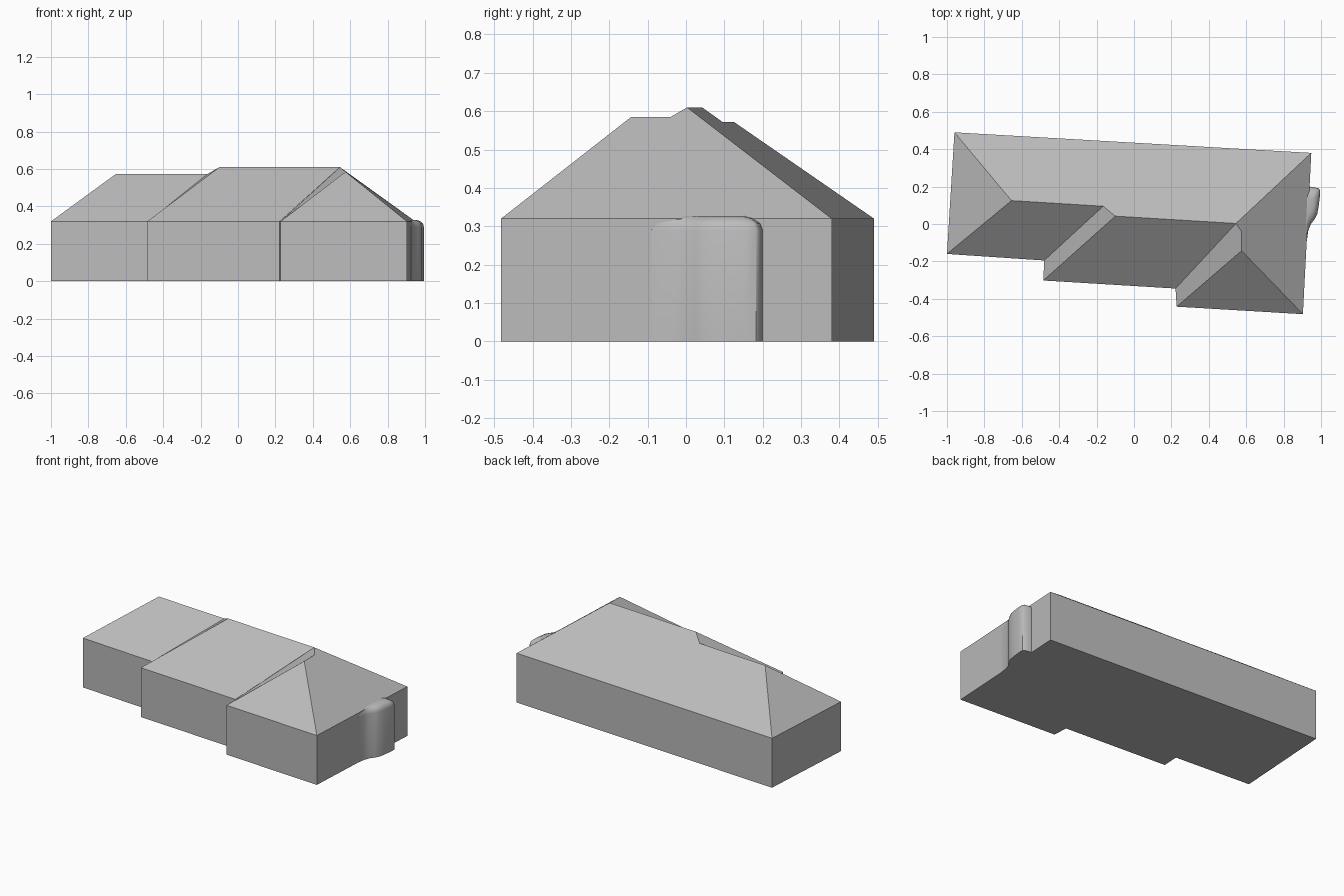
import bpy, bmesh
from mathutils import Vector

cube = bpy.data.objects.get("Cube")
if cube:
    bpy.data.objects.remove(cube, do_unlink=True)

EAVE = 0.32

grey = bpy.data.materials.new("plain grey")
grey.use_nodes = True
colour = (0.5, 0.5, 0.5, 1)
grey.diffuse_color = colour
grey.node_tree.nodes["Principled BSDF"].inputs["Base Color"].default_value = colour


def finish(name, bm):
    """Turn a bmesh into a named grey object."""
    bmesh.ops.recalc_face_normals(bm, faces=bm.faces[:])
    mesh = bpy.data.meshes.new(name)
    bm.to_mesh(mesh)
    bm.free()
    mesh.materials.append(grey)
    obj = bpy.data.objects.new(name, mesh)
    bpy.context.collection.objects.link(obj)
    return obj


def band(bm, lower, upper):
    """Join two equal rings of vertices with quads."""
    n = len(lower)
    for i in range(n):
        j = (i + 1) % n
        bm.faces.new((lower[i], lower[j], upper[j], upper[i]))


# House: stepped footprint, straight walls and a hipped roof
corners = {
    "back_right": (-0.96, 0.49), "west": (-1.0, -0.16),
    "step1_in": (-0.48, -0.195), "step1_out": (-0.485, -0.302),
    "step2_in": (0.222, -0.345), "step2_out": (0.228, -0.442),
    "front_left": (0.903, -0.482), "back_left": (0.948, 0.38),
}
ridges = {
    "low_a": (-0.655, 0.125, 0.572), "low_b": (-0.165, 0.095, 0.572),
    "high_a": (-0.1, 0.042, 0.61), "high_b": (0.545, 0.003, 0.61),
    "wing_a": (0.575, -0.04, 0.585), "wing_b": (0.575, -0.143, 0.585),
}
roof_panels = [
    "back_left back_right low_a low_b high_a high_b",       # back slope
    "back_right west low_a",                                # end hip
    "west step1_in low_b low_a",                            # low front slope
    "step1_in step1_out high_a low_b",                      # first step slope
    "step1_out step2_in high_b high_a",                     # high front slope
    "step2_in step2_out wing_b wing_a high_b",              # second step slope
    "step2_out front_left wing_b",                          # wing front slope
    "front_left back_left high_b wing_a wing_b",            # left hip
]
bm = bmesh.new()
base = [bm.verts.new((x, y, 0)) for x, y in corners.values()]
points = {k: bm.verts.new((x, y, EAVE)) for k, (x, y) in corners.items()}
band(bm, base, list(points.values()))
bm.faces.new(base)
for key, co in ridges.items():
    points[key] = bm.verts.new(co)
for panel in roof_panels:
    bm.faces.new([points[key] for key in panel.split()])
finish("house_shell", bm)

# Rounded bay on the left end wall, with a softened top edge
outline = [(0.90, -0.10), (0.924, -0.09), (0.931, -0.04), (0.943, -0.005),
           (0.965, 0.025), (0.98, 0.055), (0.988, 0.10), (0.994, 0.15),
           (0.994, 0.182), (0.985, 0.192), (0.938, 0.2), (0.90, 0.2)]
centre = Vector((0.92, 0.1))
bm = bmesh.new()
rings = []
for z, shrink in ((0, 0), (0.29, 0), (0.308, 0.07), (0.32, 0.25), (0.327, 0.5)):
    ring = []
    for x, y in outline:
        p = Vector((x, y)).lerp(centre, shrink)
        ring.append(bm.verts.new((p.x, p.y, z)))
    rings.append(ring)
for lower, upper in zip(rings, rings[1:]):
    band(bm, lower, upper)
bm.faces.new(rings[0])
bm.faces.new(rings[-1])
bay = finish("end_bay", bm)
bpy.context.view_layer.objects.active = bay
bay.select_set(True)
bpy.ops.object.shade_smooth_by_angle(angle=0.7)
